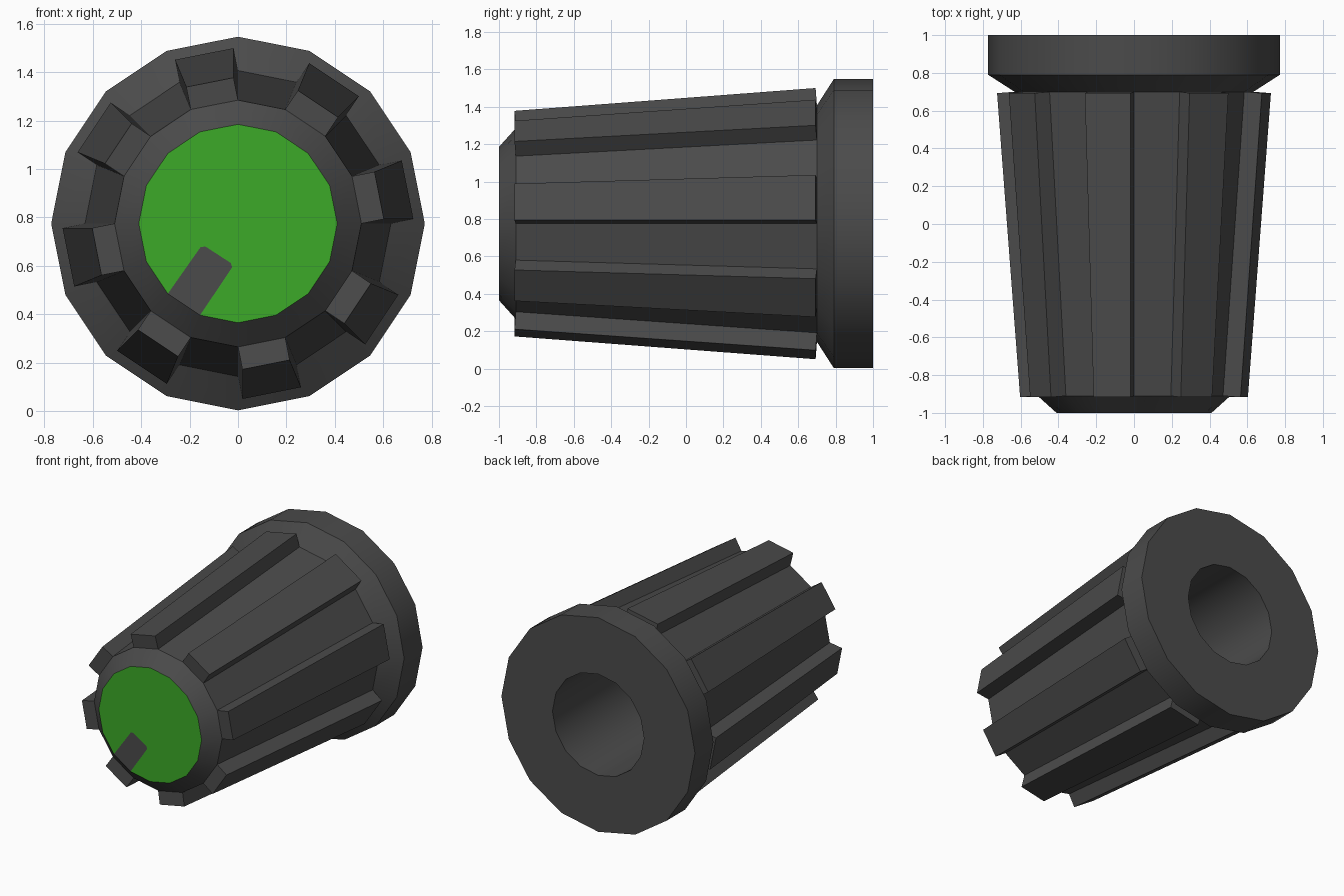
import bpy, bmesh, math
from mathutils import Vector

SIDES = 16
AXIS_Z = 0.775      # height of the knob's axis
RIB_HEIGHT = 0.095

cube = bpy.data.objects.get("Cube")
if cube:
    bpy.data.objects.remove(cube, do_unlink=True)


def material(name, rgb):
    m = bpy.data.materials.new(name)
    m.use_nodes = True
    m.diffuse_color = (*rgb, 1)
    m.node_tree.nodes["Principled BSDF"].inputs["Base Color"].default_value = (*rgb, 1)
    return m


GREY = material("dark grey plastic", (0.07, 0.07, 0.07))
GREEN = material("green", (0.045, 0.40, 0.021))


def ring_point(r, y, i):
    a = math.tau * i / SIDES
    return Vector((r * math.cos(a), y, AXIS_Z + r * math.sin(a)))


def lathe(bm, profile):
    """Skin rings given as (radius, y); returns one list of faces per band."""
    rings = [[bm.verts.new(ring_point(r, y, i)) for i in range(SIDES)] for r, y in profile]
    bands = []
    for a, b in zip(rings, rings[1:]):
        bands.append([bm.faces.new((a[i], b[i], b[(i + 1) % SIDES], a[(i + 1) % SIDES]))
                      for i in range(SIDES)])
    bm.normal_update()
    return rings, bands


def finish(bm, name, mat):
    mesh = bpy.data.meshes.new(name)
    bm.to_mesh(mesh)
    bm.free()
    mesh.materials.append(mat)
    obj = bpy.data.objects.new(name, mesh)
    bpy.context.collection.objects.link(obj)
    bpy.ops.object.select_all(action='DESELECT')
    obj.select_set(True)
    bpy.context.view_layer.objects.active = obj
    bpy.ops.object.shade_smooth_by_angle(angle=math.radians(30))
    return obj


# Tapered grip with front bevel; every second panel is raised into a rib
bm = bmesh.new()
_, bands = lathe(bm, [(0.41, -1.0), (0.51, -0.91), (0.632, 0.70)])
for panel in bands[1][::2]:
    centre = panel.calc_center_median()
    out = panel.normal.copy()
    if out.dot(centre - Vector((0, centre.y, AXIS_Z))) < 0:
        out.negate()
    geom = bmesh.ops.extrude_face_region(bm, geom=[panel])["geom"]
    bmesh.ops.translate(bm, vec=out * RIB_HEIGHT,
                        verts=[g for g in geom if isinstance(g, bmesh.types.BMVert)])
    if panel.is_valid:
        bm.faces.remove(panel)
bmesh.ops.recalc_face_normals(bm, faces=bm.faces)
finish(bm, "ribbed_grip", GREY)

# Base collar with the shaft bore at the back
bm = bmesh.new()
rings, _ = lathe(bm, [(0.632, 0.70), (0.772, 0.79), (0.772, 1.0),
                      (0.365, 1.0), (0.365, -0.4)])
bm.faces.new(rings[-1])
bmesh.ops.recalc_face_normals(bm, faces=bm.faces)
# the bore floor must face the open back
floor = max(bm.faces, key=lambda f: len(f.verts))
if floor.normal.y < 0:
    bmesh.ops.reverse_faces(bm, faces=bm.faces)
finish(bm, "base_collar", GREY)

# Front face: pointer strip and the green cap cut around it
edge_a, edge_b = ring_point(0.41, -1, 10), ring_point(0.41, -1, 11)
tip = [Vector((x, -1, z)) for x, z in
       ((-0.024, 0.594), (-0.03, 0.612), (-0.135, 0.68), (-0.155, 0.677))]
pointer_outline = [edge_a, edge_b] + tip
cap_outline = [ring_point(0.41, -1, i) for i in range(11, 27)] + tip[::-1]


def flat_plate(name, outline, mat):
    bm = bmesh.new()
    face = bm.faces.new([bm.verts.new(p) for p in outline])
    face.normal_update()
    if face.normal.y > 0:
        face.normal_flip()
    bmesh.ops.triangulate(bm, faces=bm.faces[:])
    finish(bm, name, mat)


flat_plate("pointer_mark", pointer_outline, GREY)
flat_plate("green_cap", cap_outline[:16] + tip[::-1], GREEN)
